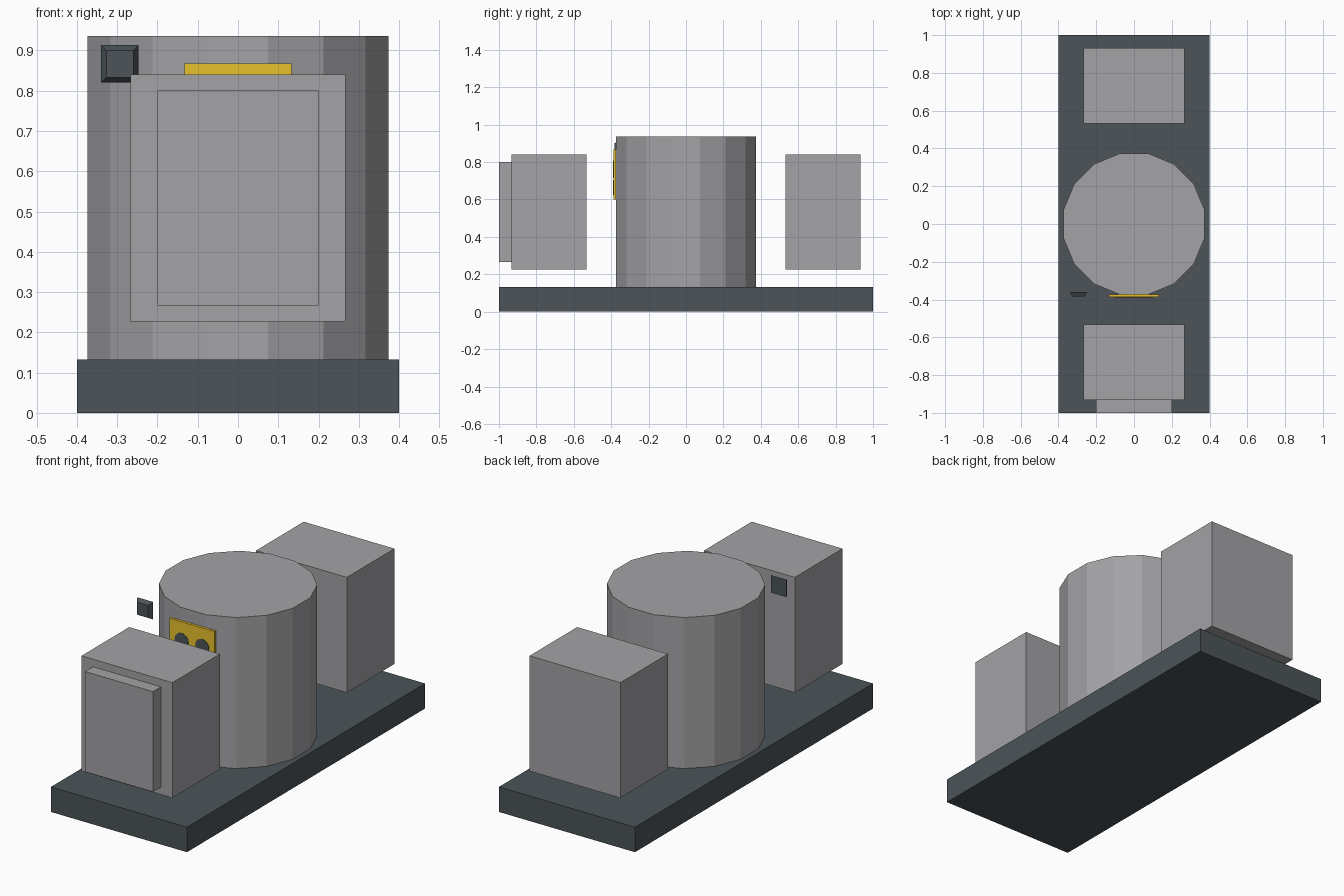
import bpy
import math

cube = bpy.data.objects.get("Cube")
if cube:
    bpy.data.objects.remove(cube, do_unlink=True)


def make_material(name, rgb):
    """Flat material from display (sRGB) values, converted to linear."""
    linear = [((c / 255 + 0.055) / 1.055) ** 2.4 for c in rgb] + [1.0]
    mat = bpy.data.materials.new(name)
    mat.use_nodes = True
    mat.diffuse_color = linear
    bsdf = next(n for n in mat.node_tree.nodes if n.type == "BSDF_PRINCIPLED")
    bsdf.inputs["Base Color"].default_value = linear
    return mat


GREY = make_material("medium grey", (163, 162, 165))
DARK = make_material("dark slate", (76, 84, 88))
YELLOW = make_material("warning yellow", (245, 205, 48))


def finish(obj, name, mat):
    obj.name = name
    obj.data.name = name
    obj.data.materials.append(mat)
    return obj


def box(name, mat, x, y, z):
    """Box from its (min, max) range on each axis."""
    bpy.ops.mesh.primitive_cube_add(size=1)
    obj = bpy.context.object
    for v in obj.data.vertices:
        for i, (lo, hi) in enumerate((x, y, z)):
            v.co[i] = hi if v.co[i] > 0 else lo
    return finish(obj, name, mat)


def disc(name, mat, radius, x, y, z, depth=0.008):
    """Round plate facing the front."""
    bpy.ops.mesh.primitive_cylinder_add(
        vertices=24, radius=radius, depth=depth,
        location=(x, y, z), rotation=(math.pi / 2, 0, 0))
    return finish(bpy.context.object, name, mat)


# Base slab
box("base", DARK, (-0.4, 0.4), (-1, 1), (0, 0.133))

# Sixteen-sided drum with a flat side facing the front
SIDES = 16
bpy.ops.mesh.primitive_cylinder_add(
    vertices=SIDES, radius=0.381, depth=0.803,
    location=(0, 0, 0.5345), rotation=(0, 0, math.pi / SIDES))
finish(bpy.context.object, "drum", GREY)

# Raised housings at both ends, with a door on the front one
for name, y in (("front_housing", (-0.933, -0.533)),
                ("back_housing", (0.533, 0.933))):
    box(name, GREY, (-0.267, 0.267), y, (0.227, 0.84))
box("front_door", GREY, (-0.2, 0.2), (-1, -0.933), (0.267, 0.8))

# Warning plate on the drum with a three-lobed symbol
box("warning_plate", YELLOW, (-0.133, 0.133), (-0.387, -0.373), (0.6, 0.867))
for i, angle in enumerate((30, 150, 270)):
    a = math.radians(angle)
    disc(f"warning_lobe_{i + 1}", DARK, 0.04,
         0.07 * math.cos(a), -0.385, 0.733 + 0.07 * math.sin(a))
disc("warning_centre", DARK, 0.018, 0, -0.385, 0.733)

# Small control button, its front narrower than its back
button = box("control_button", DARK,
             (-0.34, -0.247), (-0.383, -0.36), (0.82, 0.913))
for v in button.data.vertices:
    if v.co.y < -0.37:
        v.co.x = -0.2935 + (v.co.x + 0.2935) * 0.72
        v.co.z = 0.8665 + (v.co.z - 0.8665) * 0.72
